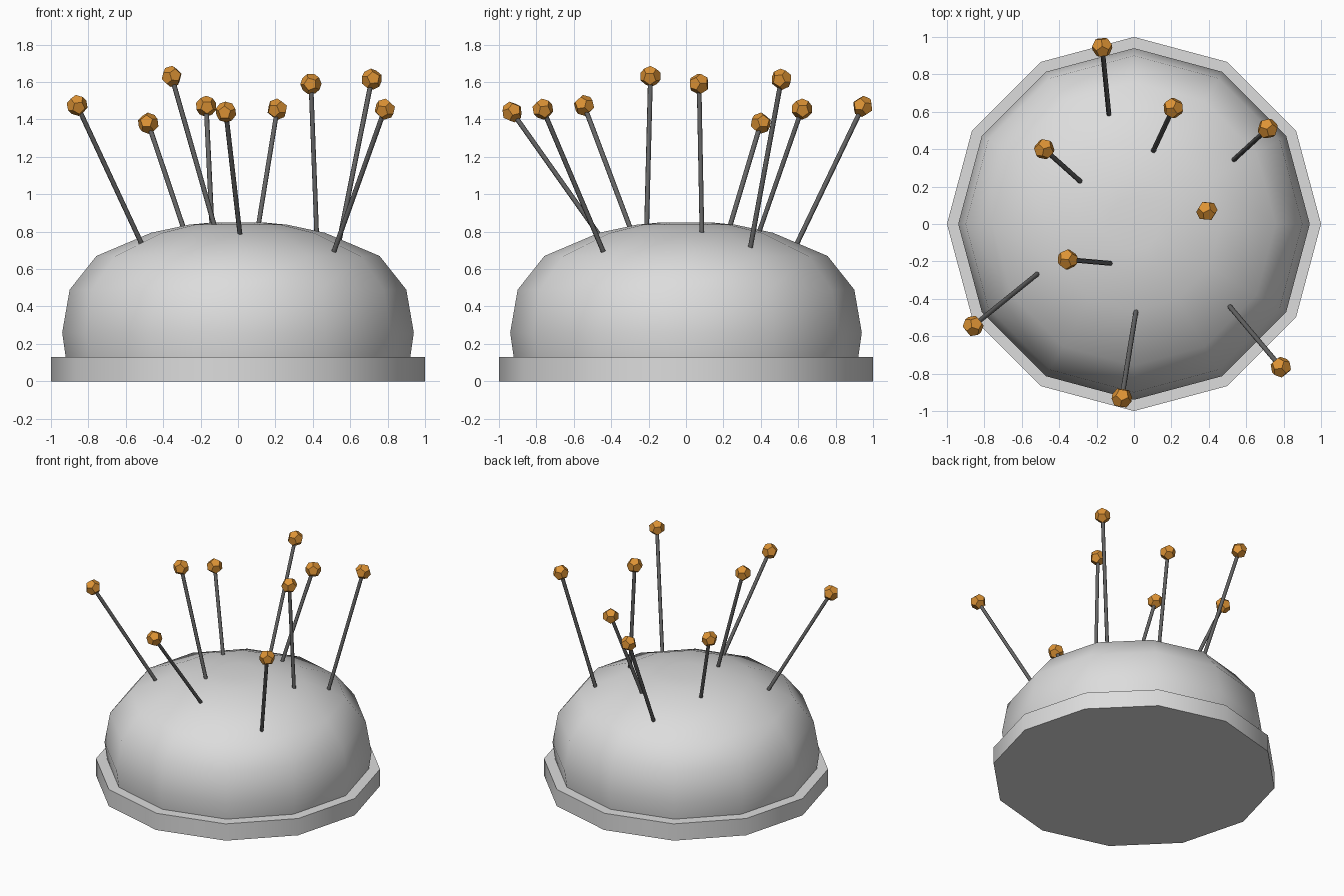
import bpy, bmesh, math
from mathutils import Vector

cube = bpy.data.objects.get("Cube")
if cube:
    bpy.data.objects.remove(cube)


def material(name, rgb):
    m = bpy.data.materials.new(name)
    m.use_nodes = True
    m.diffuse_color = (*rgb, 1)
    m.node_tree.nodes["Principled BSDF"].inputs["Base Color"].default_value = (*rgb, 1)
    return m


GREY = material("pale grey fabric", (0.72, 0.72, 0.72))
STEEL = material("dark steel", (0.13, 0.13, 0.13))
ORANGE = material("orange bead", (0.72, 0.29, 0.035))


def add_object(name, bm, mat, smooth_angle=None):
    bmesh.ops.recalc_face_normals(bm, faces=bm.faces)
    mesh = bpy.data.meshes.new(name)
    bm.to_mesh(mesh)
    bm.free()
    mesh.materials.append(mat)
    obj = bpy.data.objects.new(name, mesh)
    bpy.context.collection.objects.link(obj)
    if smooth_angle:
        bpy.ops.object.select_all(action='DESELECT')
        obj.select_set(True)
        bpy.context.view_layer.objects.active = obj
        bpy.ops.object.shade_smooth_by_angle(angle=math.radians(smooth_angle))
    return obj


def lathe(name, profile, sides, mat, smooth_angle):
    """Rings of (radius, height) joined into a closed solid."""
    bm = bmesh.new()
    rings = []
    for r, z in profile:
        angles = [math.tau * i / sides for i in range(sides)]
        rings.append([bm.verts.new((r * math.cos(a), r * math.sin(a), z)) for a in angles])
    for low, high in zip(rings, rings[1:]):
        for i in range(sides):
            j = (i + 1) % sides
            bm.faces.new((low[i], low[j], high[j], high[i]))
    bm.faces.new(rings[0])
    bm.faces.new(rings[-1])
    return add_object(name, bm, mat, smooth_angle)


# Base plate and padded dome
lathe("base_plate", [(1, 0), (1, 0.13)], 12, GREY, 40)
lathe("cushion", [(0.92, 0.12), (0.94, 0.26), (0.90, 0.49), (0.757, 0.67),
                  (0.465, 0.794), (0.265, 0.837), (0.14, 0.849)], 12, GREY, 40)


def pin_shaft(name, foot, head):
    axis = (head - foot).normalized()
    start = foot - axis * 0.06
    bm = bmesh.new()
    bmesh.ops.create_cone(bm, cap_ends=True, segments=8, radius1=0.013,
                          radius2=0.013, depth=(head - start).length)
    turn = axis.to_track_quat('Z', 'Y').to_matrix()
    bmesh.ops.rotate(bm, verts=bm.verts, matrix=turn)
    bmesh.ops.translate(bm, verts=bm.verts, vec=(start + head) / 2)
    add_object(name, bm, STEEL, 50)


def pin_head(name, foot, head):
    """Twelve-sided faceted bead."""
    phi = (1 + math.sqrt(5)) / 2
    signs = (-1, 1)
    points = [(x, y, z) for x in signs for y in signs for z in signs]
    for a in signs:
        for b in signs:
            p, q = a / phi, b * phi
            points += [(0, p, q), (p, q, 0), (q, 0, p)]
    bm = bmesh.new()
    for p in points:
        bm.verts.new(Vector(p).normalized() * 0.057)
    bmesh.ops.convex_hull(bm, input=bm.verts)
    bmesh.ops.dissolve_limit(bm, angle_limit=0.05, verts=bm.verts, edges=bm.edges)
    turn = (head - foot).to_track_quat('Z', 'Y').to_matrix()
    bmesh.ops.rotate(bm, verts=bm.verts, matrix=turn)
    bmesh.ops.translate(bm, verts=bm.verts, vec=head)
    add_object(name, bm, ORANGE)


# Pins: point where each enters the cushion, then centre of its bead
pins = [
    ((-0.52, -0.27, 0.745), (-0.86, -0.545, 1.475)),
    ((-0.295, 0.235, 0.83), (-0.48, 0.40, 1.38)),
    ((-0.13, -0.21, 0.845), (-0.355, -0.19, 1.63)),
    ((-0.135, 0.595, 0.74), (-0.17, 0.945, 1.47)),
    ((0.01, -0.47, 0.79), (-0.065, -0.93, 1.44)),
    ((0.105, 0.395, 0.81), (0.21, 0.62, 1.455)),
    ((0.42, 0.085, 0.805), (0.39, 0.07, 1.59)),
    ((0.515, -0.445, 0.70), (0.785, -0.765, 1.455)),
    ((0.535, 0.345, 0.72), (0.715, 0.51, 1.615)),
]
for n, (foot, head) in enumerate(pins, 1):
    pin_shaft(f"pin_shaft_{n}", Vector(foot), Vector(head))
    pin_head(f"pin_head_{n}", Vector(foot), Vector(head))
